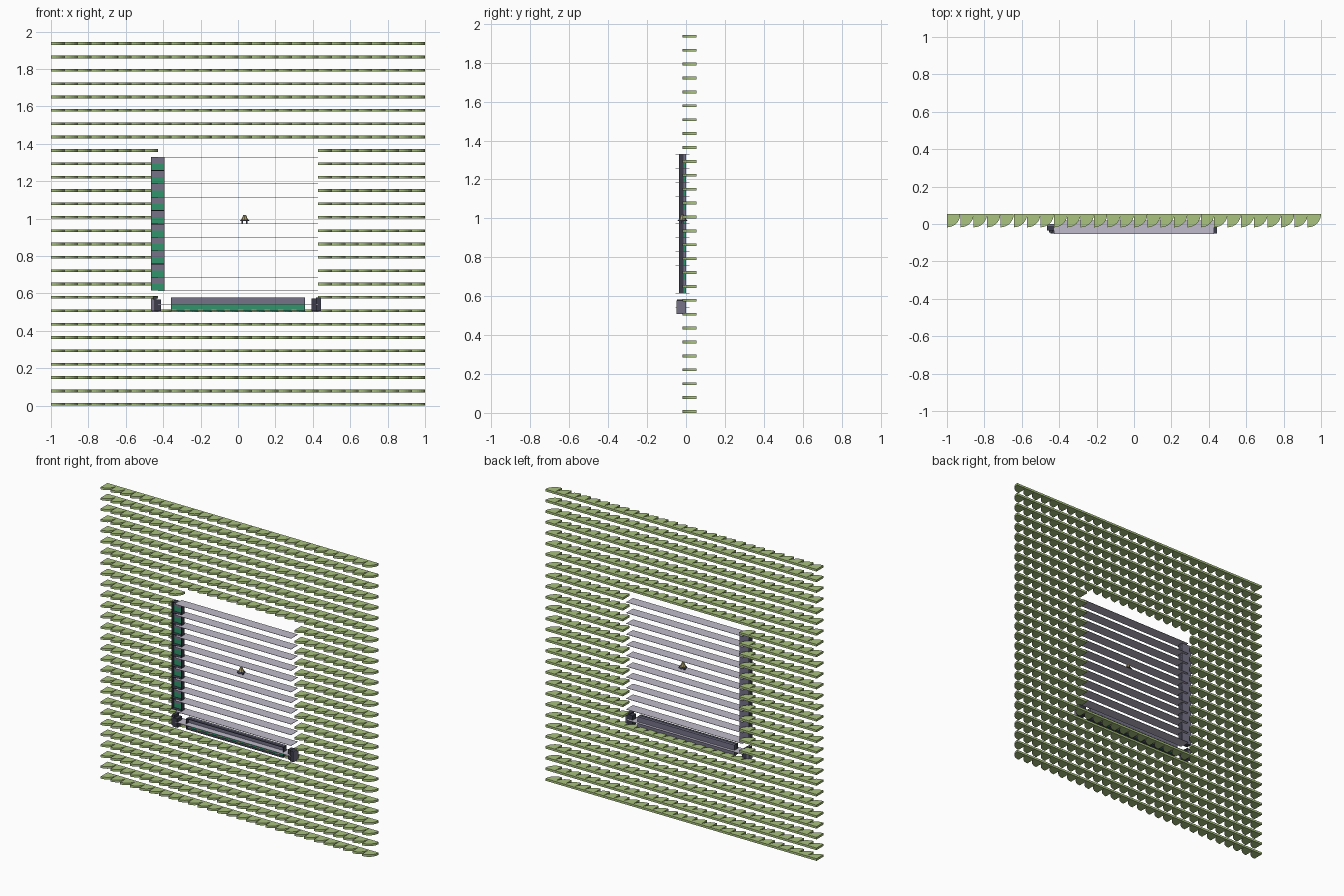
import bpy, bmesh, math

if "Cube" in bpy.data.objects:
    bpy.data.objects.remove(bpy.data.objects["Cube"])

C = 2 / 28            # grid cell
B = 0.1 * C           # half a fin thickness, offset of the inner grid


def material(name, rgb):
    m = bpy.data.materials.new(name)
    m.diffuse_color = (*rgb, 1)
    m.use_nodes = True
    m.node_tree.nodes["Principled BSDF"].inputs["Base Color"].default_value = m.diffuse_color
    return m


LEAF = material("leaf_green", (0.40, 0.54, 0.21))
PALE = material("pale_lavender", (0.53, 0.50, 0.60))
SLATE = material("slate_purple", (0.18, 0.17, 0.25))
TEAL = material("teal_green", (0.03, 0.30, 0.15))
DARK = material("charcoal", (0.045, 0.047, 0.07))
TAN = material("tan", (0.42, 0.36, 0.16))


def finish(name, bm, mats):
    bmesh.ops.recalc_face_normals(bm, faces=bm.faces[:])
    me = bpy.data.meshes.new(name)
    bm.to_mesh(me)
    bm.free()
    for m in mats:
        me.materials.append(m)
    ob = bpy.data.objects.new(name, me)
    bpy.context.collection.objects.link(ob)
    return ob


def box(bm, x0, x1, y0, y1, z0, z1, mat=0):
    vs = bmesh.ops.create_cube(bm, size=1)["verts"]
    for v in vs:
        v.co.x = x1 if v.co.x > 0 else x0
        v.co.y = y1 if v.co.y > 0 else y0
        v.co.z = z1 if v.co.z > 0 else z0
    for f in {f for v in vs for f in v.link_faces}:
        f.material_index = mat


def cone(bm, x, y, z0, z1, r0, r1, sides=8, mat=0):
    vs = bmesh.ops.create_cone(bm, cap_ends=True, segments=sides, radius1=r0,
                               radius2=r1, depth=z1 - z0)["verts"]
    for v in vs:
        v.co.x += x
        v.co.y += y
        v.co.z += (z0 + z1) / 2
    for f in {f for v in vs for f in v.link_faces}:
        f.material_index = mat


# Wall of quarter-round fins with a square opening
YB = 0.75 * C
ARC = [(C * math.cos(a), -C * math.sin(a))
       for a in [math.pi / 2 * k / 8 for k in range(9)]]
bm = bmesh.new()
for row in range(28):
    for col in range(28):
        if 8 <= row <= 19 and 8 <= col <= 19:
            continue
        x, z = -1 + col * C, row * C
        prof = [(0, 0)] + ARC
        lo = [bm.verts.new((x + px, YB + py, z)) for px, py in prof]
        hi = [bm.verts.new((x + px, YB + py, z + 2 * B)) for px, py in prof]
        bm.faces.new(lo[::-1])
        bm.faces.new(hi)
        n = len(prof)
        for i in range(n):
            j = (i + 1) % n
            bm.faces.new((lo[i], lo[j], hi[j], hi[i]))
finish("wall_fins", bm, [LEAF])

# Thin slats across the opening
bm = bmesh.new()
for k in range(12):
    z = B + (7.5 + k) * C
    box(bm, -6 * C, 6 * C, -YB, 0.25 * C, z - 0.001, z + 0.001)
finish("slats", bm, [PALE])


def tray(bm, x0, x1, z0):
    """Open-fronted cell: two-tone back panel, dark shelves and ends."""
    z1, t, y0 = z0 + C, 0.002, -0.5 * C
    zm = (z0 + z1) / 2
    box(bm, x0, x1, -0.012, 0, zm, z1, 0)
    box(bm, x0, x1, -0.012, -0.006, z0, zm, 1)
    box(bm, x0, x1, -0.006, 0, z0, zm, 0)
    for z in (z0, z1 - t):
        box(bm, x0, x1, y0, 0, z, z + t, 2)
    for x in (x0, x1 - t):
        box(bm, x, x + t, y0, 0, z0, z1, 2)


# Side column of ten stacked trays
bm = bmesh.new()
for k in range(10):
    tray(bm, -6.5 * C, -5.5 * C, B + (8.5 + k) * C)
finish("side_column", bm, [SLATE, TEAL, DARK])

# Bottom beam
bm = bmesh.new()
tray(bm, -5 * C, 5 * C, B + 7 * C)
finish("bottom_beam", bm, [SLATE, TEAL, DARK])

# Corner blocks at both ends of the beam
Z0, Z1 = B + 7 * C, B + 8 * C
bm = bmesh.new()
box(bm, -0.464, -0.447, -0.036, 0, Z0, Z1 - 0.005, 0)
box(bm, -0.447, -0.413, -0.05, 0, Z0, Z1 - 0.012, 1)
box(bm, -0.455, -0.435, -0.045, 0, Z1 - 0.012, Z1 + 0.005, 1)
finish("left_corner_block", bm, [SLATE, DARK])
bm = bmesh.new()
box(bm, 0.393, 0.418, -0.036, 0, Z0, Z1 - 0.005, 1)
box(bm, 0.418, 0.44, -0.05, 0, Z0, Z1, 1)
box(bm, 0.44, 0.445, -0.05, 0, Z0, Z1, 0)
finish("right_corner_block", bm, [SLATE, DARK])

# Small ornament standing in the middle of the opening
X, Y, Z = 0.5 * C, -0.25 * C, 13.5 * C + B
bm = bmesh.new()
for s in (-1, 1):
    box(bm, X + s * 0.012 - 0.004, X + s * 0.012 + 0.004, Y - 0.005, Y + 0.005, Z, Z + 0.017, 1)
cone(bm, X, Y, Z + 0.015, Z + 0.023, 0.027, 0.02, mat=1)
cone(bm, X, Y, Z + 0.023, Z + 0.048, 0.018, 0.007, mat=0)
finish("small_ornament", bm, [TAN, DARK])
